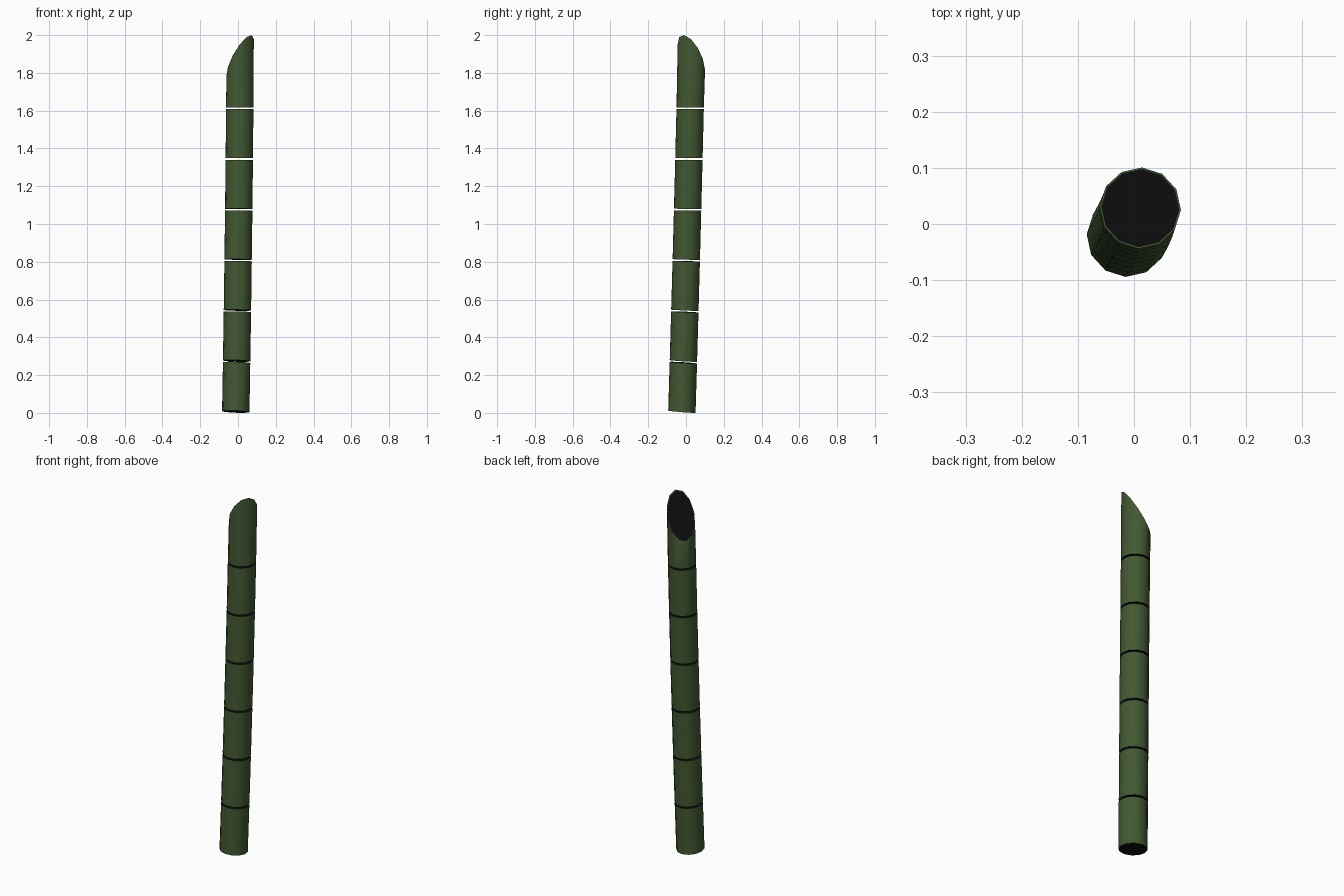
import bpy, bmesh, math

if "Cube" in bpy.data.objects:
    bpy.data.objects.remove(bpy.data.objects["Cube"])

SIDES, R, PHASE = 12, 0.0725, math.radians(27.5)
PITCH, GAP, COUNT = 0.2685, 0.009, 7


def material(name, rgb):
    m = bpy.data.materials.new(name)
    m.diffuse_color = (*rgb, 1)
    m.use_nodes = True
    m.node_tree.nodes["Principled BSDF"].inputs["Base Color"].default_value = m.diffuse_color
    return m


GREEN = material("bamboo green", (0.054, 0.098, 0.031))
BLACK = material("hollow black", (0.004, 0.004, 0.004))


def centre(z):
    # gently bowed, leaning stem axis
    return -0.012 + 0.018 * z - 0.003 * z * z, -0.022 + 0.0305 * z - 0.002 * z * z


def offsets(scale=1.0):
    for i in range(SIDES):
        a = PHASE + i * math.tau / SIDES
        yield R * scale * math.cos(a), R * scale * math.sin(a)


def joint_ring(bm, z):
    # ring across the stem, tilted more near the foot
    cx, cy = centre(z)
    t = max(0.0, 1 - z / 1.2)
    return [bm.verts.new((cx + dx, cy + dy, z - t * (0.04 * dx + 0.08 * dy)))
            for dx, dy in offsets()]


def cut_ring(bm, scale=1.0):
    # slanted ring for the sharpened tip
    cx, cy = centre(1.88)
    a = math.radians(-37)
    peak = max(dx * math.cos(a) + dy * math.sin(a) for dx, dy in offsets())
    return [bm.verts.new((cx + dx, cy + dy,
                          2 + 1.62 * (dx * math.cos(a) + dy * math.sin(a) - peak)))
            for dx, dy in offsets(scale)]


def bridge(bm, low, high):
    for i in range(SIDES):
        j = (i + 1) % SIDES
        bm.faces.new((low[i], low[j], high[j], high[i]))


def segment(name, z0, z1=None):
    bm = bmesh.new()
    low = joint_ring(bm, z0)
    high = joint_ring(bm, z1) if z1 else cut_ring(bm)
    bridge(bm, low, high)
    if not z1:
        # thin green rim around the cut
        inner = cut_ring(bm, 0.96)
        bridge(bm, high, inner)
        high = inner
    # dark end caps
    bm.faces.new(low[::-1]).material_index = 1
    bm.faces.new(high).material_index = 1
    me = bpy.data.meshes.new(name)
    bm.to_mesh(me)
    bm.free()
    me.materials.append(GREEN)
    me.materials.append(BLACK)
    ob = bpy.data.objects.new(name, me)
    bpy.context.collection.objects.link(ob)
    bpy.ops.object.select_all(action='DESELECT')
    ob.select_set(True)
    bpy.context.view_layer.objects.active = ob
    bpy.ops.object.shade_smooth_by_angle(angle=math.radians(35))


# stacked stem segments with narrow gaps, then the sharpened tip
for k in range(COUNT - 1):
    z = 0.0065 + k * PITCH
    segment(f"stem_segment_{k + 1}", z, z + PITCH - GAP)
segment("sharpened_tip", 0.0065 + (COUNT - 1) * PITCH)
